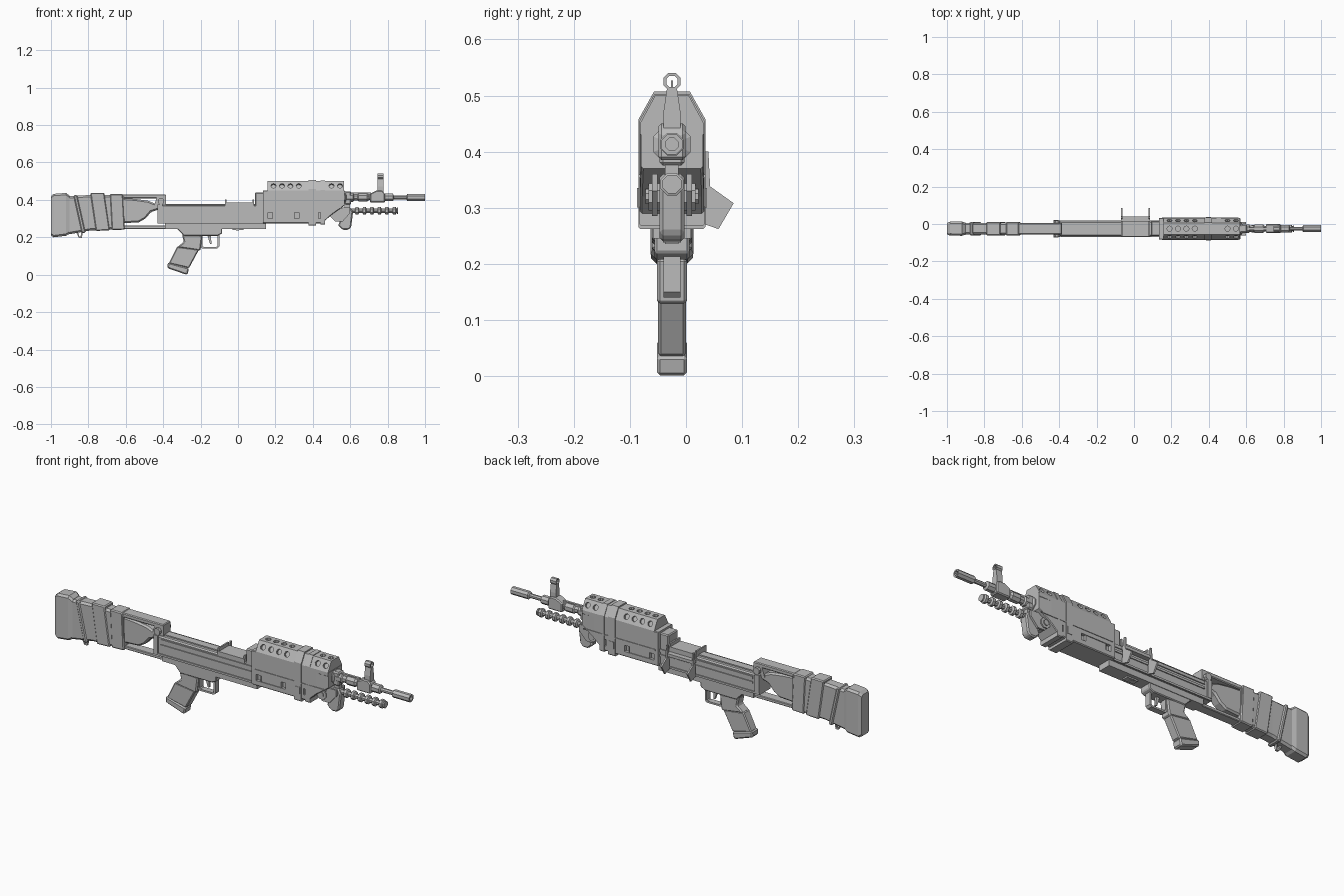
import bpy, bmesh, math
from mathutils import Vector, Matrix

if "Cube" in bpy.data.objects:
    bpy.data.objects.remove(bpy.data.objects["Cube"], do_unlink=True)

MID = -0.025          # lateral centre line
GREY = (0.5, 0.5, 0.5, 1)
mat = bpy.data.materials.new("plain_grey")
mat.use_nodes = True
mat.diffuse_color = GREY
mat.node_tree.nodes["Principled BSDF"].inputs["Base Color"].default_value = GREY


def finish(name, bm, bevel=0):
    bmesh.ops.recalc_face_normals(bm, faces=bm.faces)
    mesh = bpy.data.meshes.new(name)
    bm.to_mesh(mesh)
    bm.free()
    mesh.materials.append(mat)
    ob = bpy.data.objects.new(name, mesh)
    bpy.context.scene.collection.objects.link(ob)
    if bevel:
        mod = ob.modifiers.new("chamfer", 'BEVEL')
        mod.width, mod.segments = bevel, 1
    return ob


def skin(name, rings, bevel=0, loop=False):
    """Join rings of points into a closed skin."""
    bm = bmesh.new()
    vs = [[bm.verts.new(p) for p in ring] for ring in rings]
    pairs = list(zip(vs, vs[1:])) + ([(vs[-1], vs[0])] if loop else [])
    for a, b in pairs:
        for i in range(len(a)):
            j = (i + 1) % len(a)
            bm.faces.new((a[i], a[j], b[j], b[i]))
    if not loop:
        bm.faces.new(vs[0])
        bm.faces.new(vs[-1])
    return finish(name, bm, bevel)


def prism(name, pts, w, y=0, bevel=0):
    """Side profile (x, z) pushed out to both sides."""
    return skin(name, [[(x, MID + y + s * w, z) for x, z in pts] for s in (-1, 1)], bevel)


def box(name, x0, x1, z0, z1, w, y=0, bevel=0):
    return prism(name, [(x0, z0), (x1, z0), (x1, z1), (x0, z1)], w, y, bevel)


def loft(name, secs, cb=0.01, cy=0.01, cz=0.01):
    """Chamfered sections (x, bottom, top, half width) along the length."""
    rings = []
    for x, b, t, w in secs:
        half = [(w - cb, b), (w, b + cb), (w, t - cz), (w - cy, t)]
        full = half + [(-y, z) for y, z in reversed(half)]
        rings.append([(x, MID + y, z) for y, z in full])
    return skin(name, rings)


def rod(name, pts, z, y=0, sides=8, loop=False):
    """Turned part along the length from (x, radius) pairs."""
    ang = [(i + .5) * math.tau / sides for i in range(sides)]
    return skin(name, [[(x, MID + y + r * math.cos(a), z + r * math.sin(a)) for a in ang]
                       for x, r in pts], 0, loop)


def pin(name, x, z, r, w, y=0, sides=8):
    ang = [(i + .5) * math.tau / sides for i in range(sides)]
    return prism(name, [(x + r * math.cos(a), z + r * math.sin(a)) for a in ang], w, y)


# Shoulder stock
loft("butt_pad", [(-1, .21, .42, .03), (-.985, .2, .432, .037), (-.92, .208, .437, .038),
                  (-.9, .22, .422, .032)])
loft("stock_body", [(-.91, .215, .42, .031), (-.79, .236, .426, .031), (-.61, .245, .426, .033)])
for i, (top, low, wide, z0, z1) in enumerate([(-.88, -.835, .02, .222, .425),
                                               (-.79, -.76, .075, .234, .438),
                                               (-.685, -.675, .07, .238, .432)]):
    prism(f"stock_strap_{i + 1}", [(low, z0), (low + wide, z0 + .003),
                                   (top + wide, z1), (top, z1)], .036, bevel=.005)
prism("stock_wrist", [(-.62, .41), (-.55, .405), (-.48, .395), (-.42, .37), (-.42, .35),
                      (-.465, .335), (-.495, .3), (-.53, .28), (-.62, .275)], .026, bevel=.008)
box("stock_top_bar", -.62, -.385, .408, .43, .03, bevel=.004)
box("stock_lower_bar", -.62, -.38, .245, .262, .025, bevel=.003)
prism("stock_bracket", [(-.45, .365), (-.385, .365), (-.385, .425), (-.43, .425)], .03)
pin("stock_hinge_pin", -.412, .393, .018, .045)
prism("sling_loop", [(-.865, .225), (-.85, .195), (-.835, .195), (-.83, .225), (-.838, .225),
                     (-.842, .203), (-.848, .203), (-.855, .225)], .006)

# Receiver
loft("receiver", [(-.43, .275, .372, .04), (.15, .275, .372, .04)], .003, .006, .006)
box("receiver_lower", -.39, .15, .245, .28, .034)
box("receiver_top_rib", -.41, .13, .37, .378, .02)
for s in (-1, 1):
    box("receiver_rail_upper", -.39, .14, .345, .36, .003, s * .042)
    box("receiver_rail_lower", -.39, .14, .322, .333, .003, s * .042)
    box("receiver_ledge", -.43, .14, .275, .285, .003, s * .042)
box("receiver_rear_block", -.43, -.405, .285, .375, .047)
prism("trigger_housing", [(-.33, .25), (-.085, .25), (-.085, .22), (-.11, .208),
                          (-.29, .208)], .031, bevel=.004)
box("lower_catch_post", -.01, .005, .235, .25, .012)
box("lower_catch", -.03, .03, .238, .246, .016)

# Feed opening with side ears
box("feed_cover", -.07, .085, .365, .385, .042)
box("feed_tray", -.07, .085, .345, .36, .022, .043)
for x in (-.07, .078):
    box("feed_cover_end", x, x + .008, .37, .402, .04)
    ear = [(.03, .4), (.04, .4), (.043, .338), (.085, .308), (.058, .262), (.02, .275)]
    skin("feed_ear", [[(a, y, z) for y, z in ear] for a in (x, x + .008)])

# Grip and trigger
prism("grip_upper", [(-.3, .22), (-.19, .21), (-.2, .135), (-.205, .128), (-.327, .146),
                     (-.29, .175)], .027, bevel=.006)
prism("grip_lower", [(-.325, .15), (-.208, .135), (-.262, .035), (-.37, .06)], .025, bevel=.005)
prism("grip_cap", [(-.375, .066), (-.262, .035), (-.27, .0), (-.285, .003), (-.377, .035)],
      .027, bevel=.006)
prism("trigger_guard", [(-.2, .215), (-.2, .15), (-.19, .14), (-.11, .14), (-.1, .15), (-.1, .215),
                        (-.11, .215), (-.11, .153), (-.115, .149), (-.185, .149),
                        (-.19, .155), (-.19, .215)], .015)
prism("trigger", [(-.165, .215), (-.145, .215), (-.142, .165), (-.15, .165)], .006)

# Handguard with vent holes and side slots
guard = loft("handguard", [(.135, .275, .45, .057), (.45, .275, .45, .057), (.5, .32, .45, .057),
                           (.57, .37, .45, .055)], .004, .003, .003)
cover = loft("vented_cover", [(.158, .43, .5, .057), (.568, .43, .5, .057)], .002, .027, .05)
box("handguard_rear_plate", .09, .14, .36, .44, .04, bevel=.005)


def cut(target, bm):
    cutter = finish("cutter", bm)
    cutter.hide_render = True
    mod = target.modifiers.new("cut", 'BOOLEAN')
    mod.operation, mod.solver, mod.object = 'DIFFERENCE', 'EXACT', cutter
    bpy.context.view_layer.objects.active = target
    bpy.ops.object.modifier_apply(modifier=mod.name)
    bpy.data.objects.remove(cutter, do_unlink=True)


holes = bmesh.new()
for x in (.19, .235, .28, .325, .5, .545):
    for y, z, n in ((.0435, .475, (0, .88, .475)), (-.0435, .475, (0, -.88, .475)),
                    (0, .5, (0, 0, 1))):
        turn = Vector(n).to_track_quat('Z', 'Y').to_matrix().to_4x4()
        bmesh.ops.create_cone(holes, cap_ends=True, segments=8, radius1=.014, radius2=.014,
                              depth=.024, matrix=Matrix.Translation((x, MID + y, z)) @ turn)
cut(cover, holes)

slots = bmesh.new()
for s in (-1, 1):
    for x0, x1, depth in ((.16, .185, .015), (.187, .3, .004), (.302, .327, .015), (.43, .45, .015)):
        place = Matrix.Translation(((x0 + x1) / 2, MID + s * .057, .317))
        bmesh.ops.create_cube(slots, size=1, matrix=place @ Matrix.Diagonal(
            (x1 - x0, depth * 2, .032, 1)))
cut(guard, slots)

loft("guard_strap_rear", [(.378, .262, .507, .06), (.418, .262, .507, .06)], .004, .028, .05)
loft("guard_strap_front", [(.44, .268, .503, .059), (.466, .268, .503, .059)], .004, .028, .05)
for s in (-1, 1):
    box("guard_side_rib", .15, .56, .353, .359, .002, s * .058)
    box("strap_buckle", .385, .411, .3, .335, .0015, s * .0605)

# Folded support under the front
for s in (-1, 1):
    prism("support_plate", [(.47, .36), (.6, .36), (.6, .33), (.56, .285), (.52, .285),
                            (.485, .32)], .005, s * .031)
pin("support_hinge", .52, .32, .027, .042)
pin("support_hinge_cap", .52, .32, .014, .047)
prism("support_foot", [(.545, .36), (.6, .36), (.615, .335), (.605, .255), (.59, .24), (.56, .24),
                       (.535, .262), (.55, .3)], .022, bevel=.006)
ribs = [(.57, .013)]
for i in range(6):
    x = .625 + i * .04
    ribs += [(x, .012), (x + .004, .022), (x + .018, .022), (x + .022, .012)]
ribs += [(.85, .018), (.856, .018)]
rod("ribbed_tube", ribs, .342)

# Barrel, gas block and front sight
rod("barrel", [(.55, .036), (.575, .036), (.58, .025), (.615, .025), (.62, .018), (.64, .018),
               (.645, .024), (.69, .024), (.7, .016), (.785, .016), (.787, .022), (.828, .022),
               (.833, .011), (.9, .011), (.905, .02), (1, .02), (1, .012), (.96, .012)], .413)
box("barrel_collar", .57, .605, .375, .445, .022, bevel=.006)
prism("gas_link", [(.57, .39), (.6, .38), (.6, .34), (.57, .34)], .012)
box("barrel_rib", .605, .71, .43, .44, .006)
prism("sight_base", [(.705, .385), (.785, .385), (.785, .435), (.77, .45), (.74, .45),
                     (.705, .432)], .024, bevel=.005)
loft("sight_post", [(.745, .44, .512, .015), (.778, .44, .512, .015)], .002, .006, .04)
rod("sight_ring", [(.745, .011), (.745, .0165), (.778, .0165), (.778, .011)], .525, loop=True)
box("sight_pin", .759, .764, .505, .527, .002)
